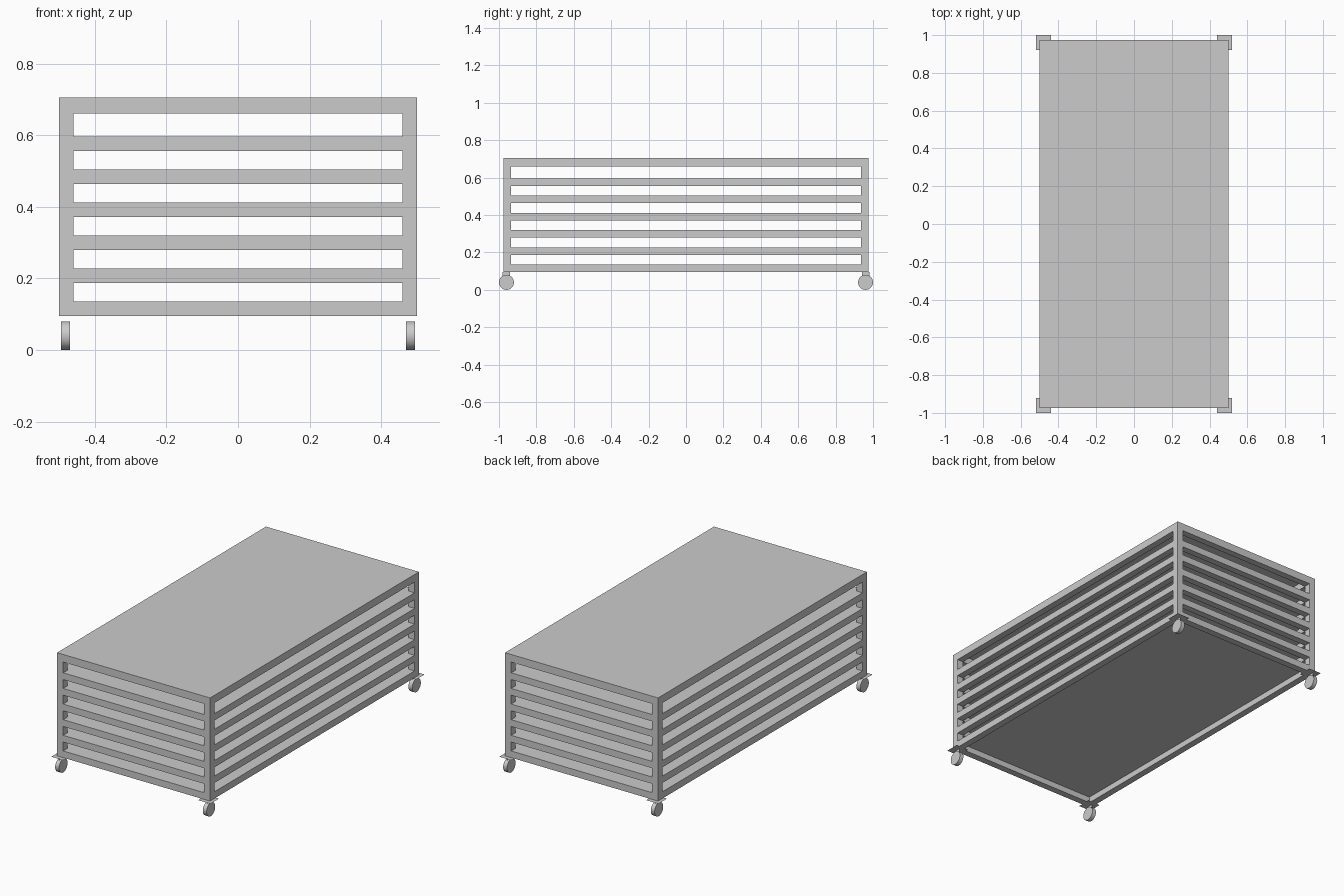
import bpy, bmesh, math
from mathutils import Matrix

if "Cube" in bpy.data.objects:
    bpy.data.objects.remove(bpy.data.objects["Cube"])

HX, HY = 0.5, 0.975        # half width and half length of the rack
BOT, TOP = 0.095, 0.705
T = 0.04                   # post and rail thickness


def finish(bm, name):
    me = bpy.data.meshes.new(name)
    bm.to_mesh(me)
    bm.free()
    ob = bpy.data.objects.new(name, me)
    bpy.context.collection.objects.link(ob)
    return ob


def box(name, x0, x1, y0, y1, z0, z1):
    bm = bmesh.new()
    m = Matrix.Translation(((x0 + x1) / 2, (y0 + y1) / 2, (z0 + z1) / 2)) \
        @ Matrix.Diagonal((x1 - x0, y1 - y0, z1 - z0, 1))
    bmesh.ops.create_cube(bm, size=1, matrix=m)
    return finish(bm, name)


def sheet(name, points):
    bm = bmesh.new()
    bm.faces.new([bm.verts.new(p) for p in points])
    return finish(bm, name)


# Top panel lies over the frame
SKIN = 0.005
box("top_panel", -HX, HX, -HY, HY, TOP - SKIN, TOP)

# Rails and thin shelf panel at every level
levels = [BOT + i * 0.0923 for i in range(6)] + [TOP - SKIN - T]
for i, z in enumerate(levels):
    for s in (-1, 1):
        y0, y1 = sorted((s * HY, s * (HY - T)))
        box("end_rail", -HX + T, HX - T, y0, y1, z, z + T)
        x0, x1 = sorted((s * HX, s * (HX - T)))
        box("side_rail", x0, x1, -HY + T, HY - T, z, z + T)
    if i < 6:
        box("shelf_panel", -HX + T, HX - T, -HY + T, HY - T, z + T - SKIN, z + T)

# Corner posts and casters
CX, CY, R = 0.4825, 0.96, 0.04
for sx in (-1, 1):
    for sy in (-1, 1):
        x0, x1 = sorted((sx * HX, sx * (HX - T)))
        y0, y1 = sorted((sy * HY, sy * (HY - T)))
        box("corner_post", x0, x1, y0, y1, BOT, TOP - SKIN)

        # Thin mounting plate
        a, b = sorted((sx * 0.44, sx * 0.52))
        c, d = sorted((sy * 0.92, sy * 1.0))
        z = BOT - 0.0005
        sheet("caster_plate", [(a, c, z), (b, c, z), (b, d, z), (a, d, z)])

        # Flat web between plate and wheel
        x, y = sx * CX, sy * CY
        sheet("caster_web", [(x, y - 0.02, 0.06), (x, y + 0.02, 0.06),
                             (x, y + 0.02, z), (x, y - 0.02, z)])

        # Wheel
        bm = bmesh.new()
        bmesh.ops.create_cone(
            bm, cap_ends=True, segments=32, radius1=R, radius2=R, depth=0.025,
            matrix=Matrix.Translation((x, y, R)) @ Matrix.Rotation(math.pi / 2, 4, 'Y'))
        for f in bm.faces:
            f.smooth = len(f.verts) == 4
        for e in bm.edges:
            e.smooth = e.calc_face_angle(0) < math.radians(30)
        finish(bm, "caster_wheel")
